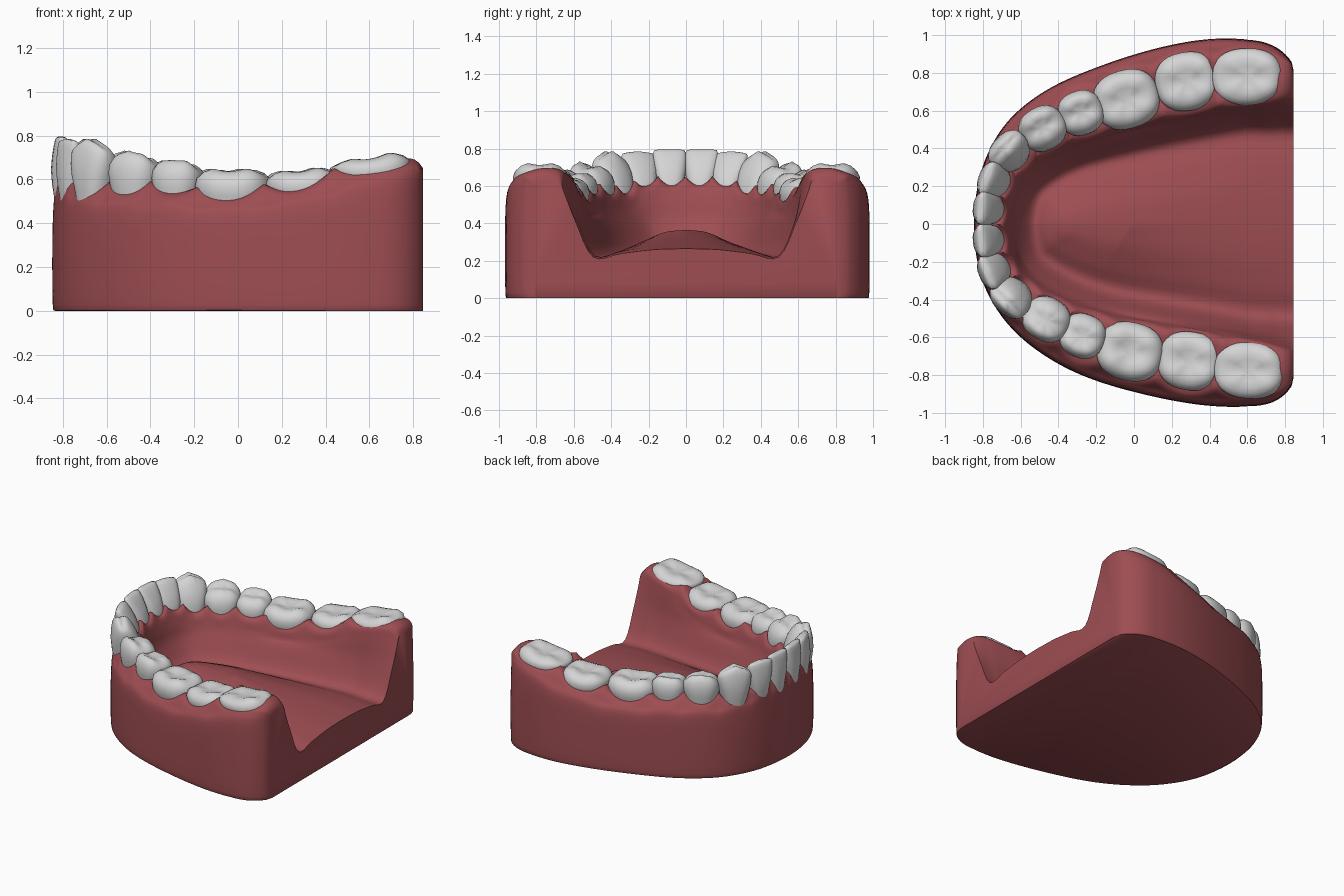
import bpy, bmesh, math
from mathutils import Vector

cube = bpy.data.objects.get("Cube")
if cube:
    bpy.data.objects.remove(cube)


def material(name, rgb):
    m = bpy.data.materials.new(name)
    m.use_nodes = True
    m.diffuse_color = (*rgb, 1)
    m.node_tree.nodes["Principled BSDF"].inputs["Base Color"].default_value = (*rgb, 1)
    return m


GUM = material("gum red", (0.34, 0.075, 0.085))
ENAMEL = material("tooth grey white", (0.66, 0.66, 0.66))
BACK = 0.845

# Tooth kinds, back to front: width, depth, gum height, crown top, gum overhang,
# blade, point, outer cusp, backward rise
KINDS = {
    "back_molar": (0.37, 0.30, 0.64, 0.70, 0.07, 0, 0, 0, 0.03),
    "middle_molar": (0.335, 0.31, 0.55, 0.64, 0.06, 0, 0, 0, 0.015),
    "front_molar": (0.35, 0.31, 0.51, 0.64, 0.06, 0, 0, 0.01, 0),
    "back_premolar": (0.24, 0.24, 0.535, 0.685, 0.075, 0.1, 0.03, 0.04, 0),
    "front_premolar": (0.25, 0.24, 0.535, 0.725, 0.06, 0.2, 0.05, 0.05, 0),
    "canine": (0.23, 0.20, 0.535, 0.79, 0.025, 0.75, 0.06, 0, 0),
    "side_incisor": (0.19, 0.17, 0.575, 0.785, 0.005, 1, 0.01, 0, 0),
    "middle_incisor": (0.178, 0.165, 0.58, 0.795, 0.005, 1, 0, 0, 0),
}
LEFT = [(0.60, 0.78), (0.28, 0.755), (-0.04, 0.66), (-0.28, 0.585),
        (-0.48, 0.50), (-0.65, 0.375), (-0.73, 0.225), (-0.76, 0.08)]
RIGHT = [(0.61, -0.775), (0.295, -0.725), (-0.02, -0.675), (-0.27, -0.59),
         (-0.46, -0.50), (-0.64, -0.38), (-0.73, -0.24), (-0.76, -0.085)]
names = list(KINDS)
teeth = [("left_" + n, p, KINDS[n]) for n, p in zip(names, LEFT)]
teeth += [("right_" + n, p, KINDS[n]) for n, p in zip(names, RIGHT)][::-1]
LAST = len(teeth) - 1


def catmull(pts, t):
    """Smooth interpolation through a list of vectors, t in index units."""
    i = min(max(int(math.floor(t)), 0), len(pts) - 2)
    f = t - i
    b, c = pts[i], pts[i + 1]
    a = pts[i - 1] if i else b * 2 - c
    d = pts[i + 2] if i + 2 < len(pts) else c * 2 - b
    return (b * 2 + (c - a) * f + (a * 2 - b * 5 + c * 4 - d) * f ** 2
            + (b * 3 - a - c * 3 + d) * f ** 3) * 0.5


def averaged(pts, t):
    """Catmull curve evened out over its neighbourhood, exact at the ends."""
    r = min(0.9, max(0, min(t, len(pts) - 1 - t)))
    return sum((catmull(pts, t + r * i / 3) for i in range(-3, 4)), Vector((0, 0, 0))) / 7


# Arch controls, with one extra station behind each back molar
arch = [Vector((*p, 0)) for _, p, _ in teeth]
arch = [Vector((BACK, 0.76, 0))] + arch + [Vector((BACK, -0.76, 0))]
size = [Vector((k[1], k[2], k[4])) for _, _, k in teeth]
end_size = Vector((0.17, 0.68, 0.07))
size = [end_size] + size + [end_size]


def frame(curve, t):
    """Point, tangent and outward normal on the arch; tooth centres are at whole t."""
    e = 0.1
    tan = (curve(arch, t + 1 + e) - curve(arch, t + 1 - e)).normalized()
    return curve(arch, t + 1), tan, Vector((tan.y, -tan.x, 0))


def finish(bm, name, mat, angle):
    bmesh.ops.recalc_face_normals(bm, faces=bm.faces)
    me = bpy.data.meshes.new(name)
    bm.to_mesh(me)
    bm.free()
    me.materials.append(mat)
    ob = bpy.data.objects.new(name, me)
    bpy.context.collection.objects.link(ob)
    bpy.ops.object.select_all(action="DESELECT")
    ob.select_set(True)
    bpy.context.view_layer.objects.active = ob
    bpy.ops.object.shade_smooth_by_angle(angle=math.radians(angle))


def gum_section(t):
    """Cross-section of the gum from the outer foot, over the ridge, to the mid-line."""
    c, _, n = frame(averaged, t)
    depth, _, over = averaged(size, t + 1)
    h = catmull(size, t + 1).y
    u = max(0, -t, t - LAST)
    k = abs(t - LAST / 2) / (LAST / 2 + 1)
    s = 0 if u else (2 * abs(t - round(t))) ** 2
    out = depth / 2 + over
    out = 0.05 + (out - 0.05) * math.sqrt(max(0, 1 - u * u))
    m = min(depth / 2 - 0.01 - 0.03 * s, out - 0.015)
    h -= 0.06 * u ** 8
    rim = h + 0.055 * s
    inner = depth / 2 - 0.005
    valley = 0.30 - 0.08 * k
    hump = 0.365 - 0.2 * max(0, k - 0.5)
    rows = [(out - 0.012, 0), (out, 0.03), (out + 0.002, 0.5 * h), (out - 0.004, 0.84 * h),
            (m + (out - m) * 0.6, 0.95 * h), (m, rim), (0, h + 0.03),
            (0.02 * s - inner, rim + 0.015), (-inner - 0.03, h - 0.06),
            (-inner - 0.06 - 0.03 * u, 0.41), (-inner - 0.145 - 0.04 * u, valley)]
    ctrl = [c + n * o + Vector((0, 0, z)) for o, z in rows]
    spine = Vector((-0.3 + (BACK + 0.3) * k * k, 0, hump))
    # Floor swelling gently towards the mid-line
    foot = ctrl[-1]
    for f, rise in ((0.3, 0.42), (0.65, 0.88)):
        p = foot.lerp(spine, f)
        p.z = valley + (hump - valley) * rise
        ctrl.append(p)
    ctrl.append(spine)
    step = 4
    pts = [catmull(ctrl, i / step) for i in range((len(ctrl) - 1) * step + 1)]
    for p in pts:
        p.x = BACK if u > 0.999 else min(p.x, BACK)
        p.z = max(p.z, 0)
    return pts


# Gum block: lofted sections, flat back wall and flat underside
bm = bmesh.new()
steps = (LAST + 2) * 12
grid = [[bm.verts.new(p) for p in gum_section(-1 + i / 12)] for i in range(steps + 1)]
for a, b in zip(grid, grid[1:]):
    for j in range(len(a) - 1):
        bm.faces.new((a[j], a[j + 1], b[j + 1], b[j]))
bm.faces.new(grid[0] + grid[-1][-2::-1])
bm.faces.new([row[0] for row in grid])
bmesh.ops.remove_doubles(bm, verts=[r[-1] for r in grid], dist=0.0005)
finish(bm, "gum_base", GUM, 55)

# Crown rings: height, width and depth for a grinding tooth, then for a cutting tooth
MOLAR = [(0, 0.66, 0.75), (0.35, 0.84, 0.88), (0.55, 0.96, 0.98), (0.72, 1, 1), (0.86, 0.96, 0.93),
         (0.95, 0.82, 0.79), (1, 0.62, 0.6), (0.96, 0.4, 0.38), (0.92, 0.2, 0.18)]
BLADE = [(0, 0.5, 0.85), (0.35, 0.75, 1), (0.55, 0.91, 0.95), (0.72, 0.99, 0.76), (0.86, 1, 0.54),
         (0.95, 0.97, 0.36), (0.99, 0.9, 0.22), (1, 0.6, 0.12), (1, 0.3, 0.06)]
SIDES = 32


def build_tooth(index, name, kind):
    width, depth, gum, top, _, blade, point, cusp, rise = kind
    c, tan, n = frame(catmull, index)
    back = tan if index > LAST / 2 else -tan
    power = 0.84 - 0.1 * blade
    base = gum - 0.12
    height = top - base
    bm = bmesh.new()
    rings = []
    for mo, bl in zip(MOLAR, BLADE):
        zf, w, d = (x + (y - x) * blade for x, y in zip(mo, bl))
        lift = zf ** 4
        ring = []
        for i in range(SIDES):
            a = math.tau * i / SIDES
            ca, sa = (math.copysign(abs(v) ** power, v) for v in (math.cos(a), math.sin(a)))
            side = tan * (ca * w)
            z = base + height * zf
            z += lift * (cusp * sa * d * 0.5 - point * abs(ca * w) + rise * side.dot(back))
            # Four cusps with grooves between them
            z -= lift * (1 - blade) * 0.008 * math.cos(4 * a) * min(1, w * 1.3)
            lean = blade * depth * 0.3 * zf ** 2
            p = c + side * (width / 2) + n * (sa * d * depth / 2 + lean)
            ring.append(bm.verts.new((p.x, p.y, z)))
        rings.append(ring)
    for a, b in zip(rings, rings[1:]):
        for i in range(SIDES):
            j = (i + 1) % SIDES
            bm.faces.new((a[i], a[j], b[j], b[i]))
    bm.faces.new(rings[0])
    bm.faces.new(rings[-1])
    finish(bm, name, ENAMEL, 60)


for i, (name, _, kind) in enumerate(teeth):
    build_tooth(i, name, kind)
